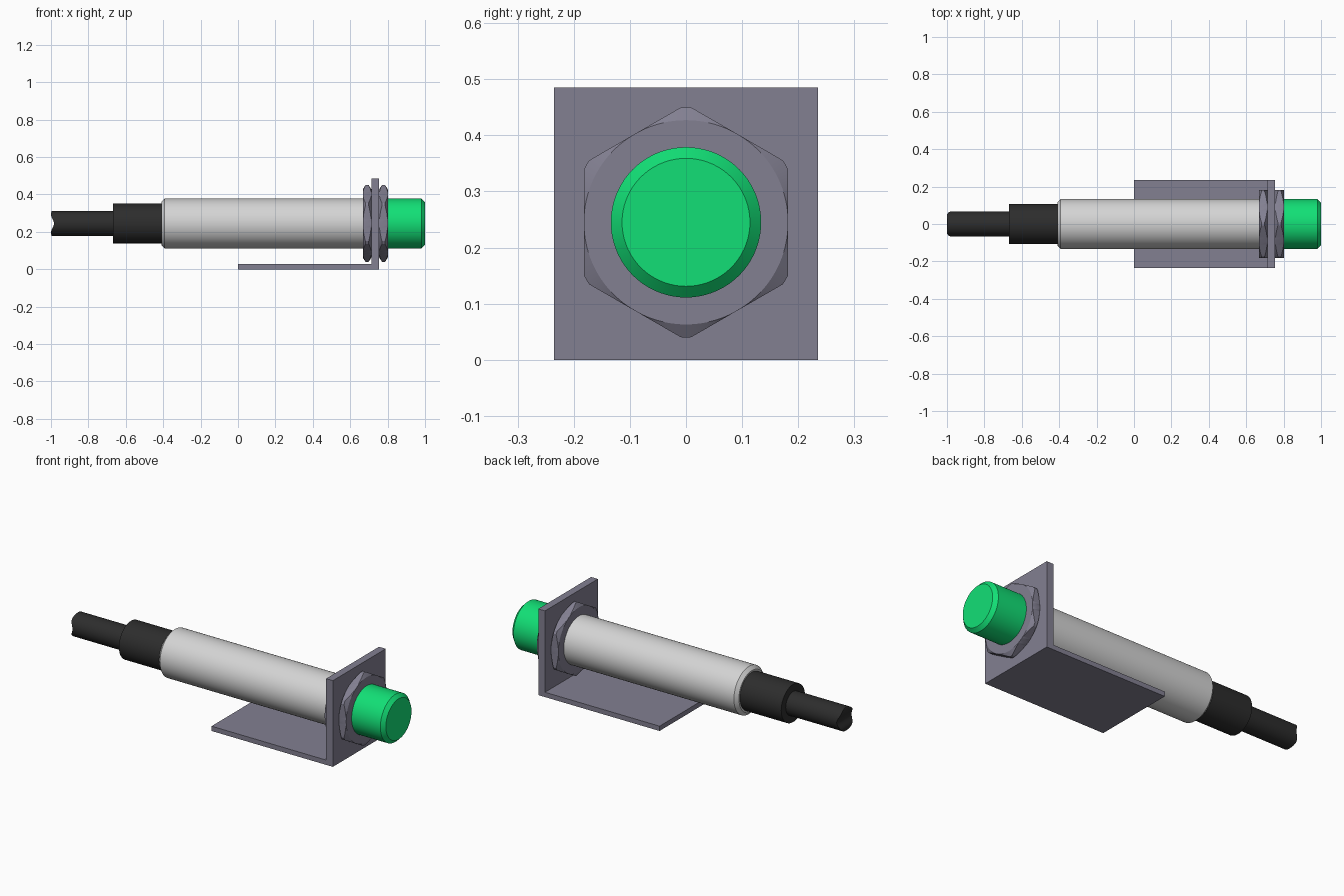
import bpy, bmesh, math

cube = bpy.data.objects.get("Cube")
if cube:
    bpy.data.objects.remove(cube, do_unlink=True)

AXIS_Z = 0.245   # height of the sensor axis


def material(name, color):
    m = bpy.data.materials.new(name)
    m.use_nodes = True
    m.diffuse_color = (*color, 1)
    bsdf = next(n for n in m.node_tree.nodes if n.type == 'BSDF_PRINCIPLED')
    bsdf.inputs["Base Color"].default_value = (*color, 1)
    return m


green = material("bright_green", (0.006, 0.74, 0.18))
steel = material("bracket_grey", (0.225, 0.215, 0.285))
silver = material("barrel_silver", (0.66, 0.66, 0.66))
black = material("cable_black", (0.026, 0.026, 0.026))


def finish(name, bm, mat, smooth=True):
    bmesh.ops.recalc_face_normals(bm, faces=bm.faces)
    me = bpy.data.meshes.new(name)
    bm.to_mesh(me)
    bm.free()
    me.materials.append(mat)
    ob = bpy.data.objects.new(name, me)
    bpy.context.collection.objects.link(ob)
    if smooth:
        bpy.ops.object.select_all(action='DESELECT')
        ob.select_set(True)
        bpy.context.view_layer.objects.active = ob
        bpy.ops.object.shade_smooth_by_angle(angle=math.radians(20))
    return ob


def loft(name, rings, mat, steps=72, start_cut=None):
    """Skin rings along x; each ring is a function angle -> (x, radius)."""
    bm = bmesh.new()
    loops = []
    for ring in rings:
        loop = []
        for i in range(steps):
            a = 2 * math.pi * i / steps
            x, r = ring(a)
            loop.append(bm.verts.new((x, r * math.sin(a), AXIS_Z + r * math.cos(a))))
        loops.append(loop)
    for p, q in zip(loops, loops[1:]):
        for i in range(steps):
            j = (i + 1) % steps
            bm.faces.new((p[i], p[j], q[j], q[i]))
    bm.faces.new(loops[-1])
    if start_cut:
        # wavy end, spanned by strips from side to side
        first = loops[0]
        for v in first:
            v.co.x += start_cut(v.co.z - AXIS_Z)
        for i in range(steps // 2):
            strip = [first[i], first[i + 1], first[-i - 1], first[-i]]
            bm.faces.new(list(dict.fromkeys(strip)))
    else:
        bm.faces.new(loops[0])
    return finish(name, bm, mat)


def lathe(name, profile, mat, **kw):
    return loft(name, [lambda a, p=p: p for p in profile], mat, **kw)


def hex_nut(name, x0, x1, flat=0.182, corner=0.205):
    """Hexagon with conically chamfered corners on both faces."""
    def hexagon(a):
        off = (a + math.pi / 6) % (math.pi / 3) - math.pi / 6
        return flat / math.cos(math.pi / 6 - abs(off))

    def face_ring(a):
        return x0, flat

    def edge_ring(a):
        r = min(hexagon(a), corner)
        return x0 + 0.001 + (r - flat) * 0.58, r

    def mirrored(ring):
        def other(a):
            x, r = ring(a)
            return x0 + x1 - x, r
        return other

    rings = [face_ring, edge_ring, mirrored(edge_ring), mirrored(face_ring)]
    return loft(name, rings, steel, steps=144)


# Sensor barrel, sensing cap, strain relief
lathe("barrel", [(-0.41, 0.115), (-0.392, 0.134), (0.80, 0.134)], silver)
lathe("sensing_cap", [(0.80, 0.134), (0.98, 0.134), (1.0, 0.114)], green)
lathe("strain_relief", [(-0.667, 0.106), (-0.405, 0.106)], black)

# Cable with its broken-off end
CABLE_R = 0.066
lathe("cable", [(-1.0, CABLE_R), (-0.66, CABLE_R)], black,
      start_cut=lambda dz: 0.008 * (1 + math.cos(2 * math.pi * dz / (1.5 * CABLE_R))))

# Lock nuts either side of the bracket
hex_nut("rear_nut", 0.667, 0.713)
hex_nut("front_nut", 0.755, 0.801)

# L-shaped bracket, extruded across y
bm = bmesh.new()
outline = [(0, 0), (0.755, 0), (0.755, 0.485), (0.713, 0.485), (0.713, 0.027), (0, 0.027)]
face = bm.faces.new([bm.verts.new((x, -0.235, z)) for x, z in outline])
side = bmesh.ops.extrude_face_region(bm, geom=[face])
bmesh.ops.translate(bm, vec=(0, 0.47, 0),
                    verts=[g for g in side["geom"] if isinstance(g, bmesh.types.BMVert)])
finish("bracket", bm, steel, smooth=False)
